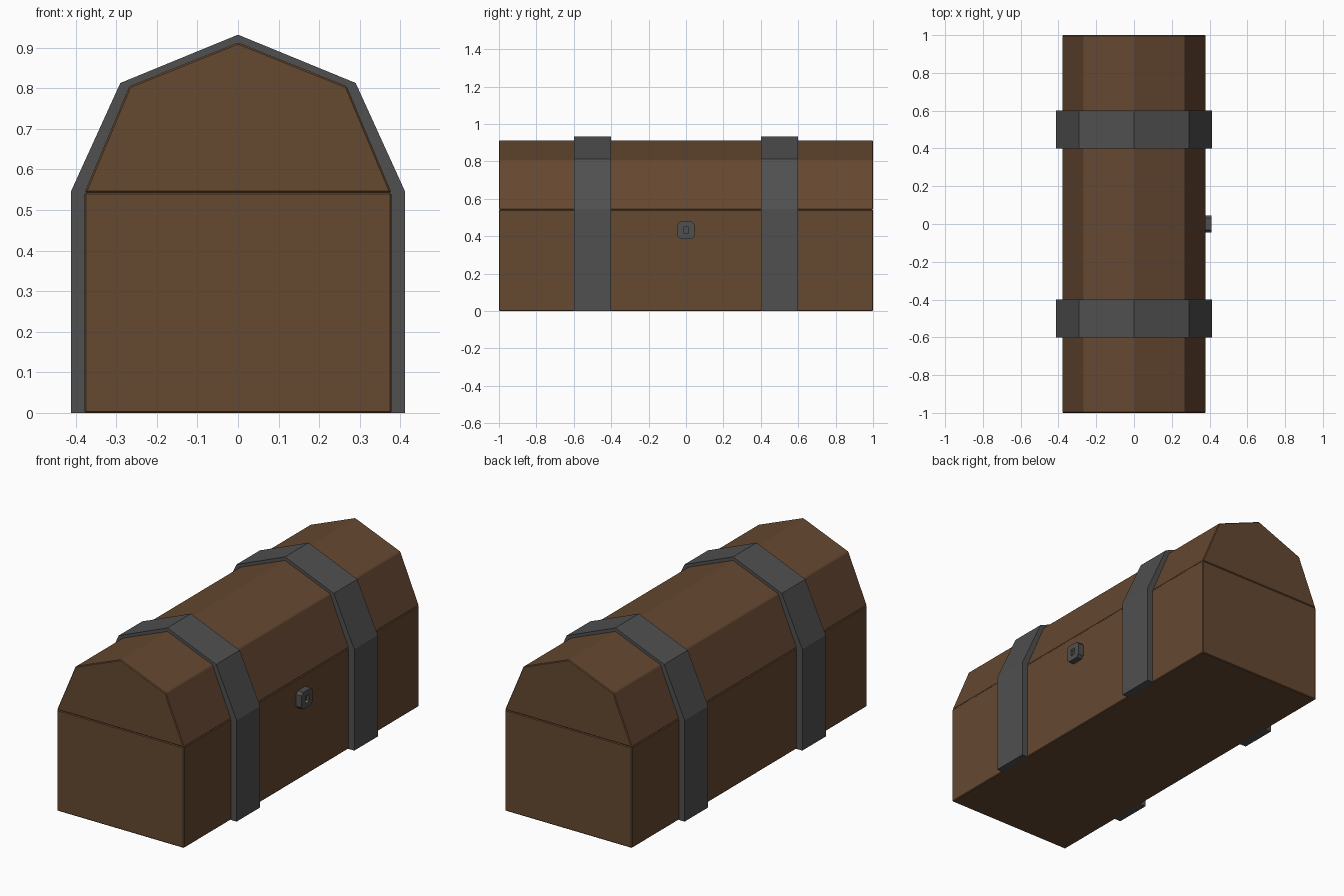
import bpy, bmesh

if "Cube" in bpy.data.objects:
    bpy.data.objects.remove(bpy.data.objects["Cube"])


def material(name, rgb):
    m = bpy.data.materials.new(name)
    m.diffuse_color = (*rgb, 1)
    m.use_nodes = True
    m.node_tree.nodes["Principled BSDF"].inputs["Base Color"].default_value = m.diffuse_color
    return m


WOOD = material("wood", (0.13, 0.065, 0.03))
IRON = material("iron", (0.08, 0.08, 0.08))
BRASS = material("brass", (0.6, 0.5, 0.02))


def finish(name, bm, *mats):
    bmesh.ops.recalc_face_normals(bm, faces=bm.faces)
    mesh = bpy.data.meshes.new(name)
    bm.to_mesh(mesh)
    bm.free()
    for m in mats:
        mesh.materials.append(m)
    ob = bpy.data.objects.new(name, mesh)
    bpy.context.collection.objects.link(ob)
    return ob


def prism(name, half, y0, y1, mat, inner=None, bevel=0):
    """Extrude a mirrored (x, z) half profile, given bottom to apex, along y."""
    def full(h):
        return h + [(-x, z) for x, z in reversed(h) if x > 0]
    bm = bmesh.new()
    if inner:
        # open arch: one quad per segment between outer and inner profiles
        a, b = ([bm.verts.new((x, y0, z)) for x, z in full(h)] for h in (half, inner))
        faces = [bm.faces.new((a[i], a[i + 1], b[i + 1], b[i])) for i in range(len(a) - 1)]
    else:
        faces = [bm.faces.new([bm.verts.new((x, y0, z)) for x, z in full(half)])]
    ext = bmesh.ops.extrude_face_region(bm, geom=faces, use_keep_orig=True)
    verts = [v for v in ext["geom"] if isinstance(v, bmesh.types.BMVert)]
    bmesh.ops.translate(bm, verts=verts, vec=(0, y1 - y0, 0))
    ob = finish(name, bm, mat)
    if bevel:
        mod = ob.modifiers.new("edge_chamfer", "BEVEL")
        mod.width = bevel
        mod.segments = 1
        mod.limit_method = 'ANGLE'
    return ob


# Wooden box and faceted lid, with a fine chamfer forming the seam
prism("chest_body", [(0.378, 0), (0.378, 0.543)], -1, 1, WOOD, bevel=0.004)
prism("chest_lid", [(0.378, 0.543), (0.268, 0.805), (0, 0.913)], -1, 1, WOOD, bevel=0.004)

# Iron straps arching over the chest
outer = [(0.412, 0), (0.412, 0.545), (0.29, 0.813), (0, 0.932)]
inner = [(0.37, 0), (0.37, 0.54), (0.262, 0.798), (0, 0.905)]
for side, y in (("front", -0.5), ("back", 0.5)):
    prism(side + "_strap", outer, y - 0.1, y + 0.1, IRON, inner=inner)

# Lock plate with clipped corners and a recessed brass-walled keyhole
s, c, z = 0.046, 0.014, 0.432
bm = bmesh.new()
ring = [(s, c - s), (s, s - c), (s - c, s), (c - s, s),
        (-s, s - c), (-s, c - s), (c - s, -s), (s - c, -s)]
base = bm.faces.new([bm.verts.new((0.37, y, z + h)) for y, h in ring])
ext = bmesh.ops.extrude_face_region(bm, geom=[base], use_keep_orig=True)["geom"]
bmesh.ops.translate(bm, verts=[g for g in ext if isinstance(g, bmesh.types.BMVert)],
                    vec=(0.041, 0, 0))
front = next(g for g in ext if isinstance(g, bmesh.types.BMFace))
bmesh.ops.inset_region(bm, faces=[front], thickness=0.03)
for v in front.verts:
    v.co.y *= 0.8
walls = bmesh.ops.extrude_discrete_faces(bm, faces=[front])["faces"]
floor = walls[0]
rim = [e for e in bm.edges if e.is_boundary]
bmesh.ops.translate(bm, verts=list(floor.verts), vec=(-0.015, 0, 0))
for f in bm.faces:
    f.normal_update()
    if f is not floor and len(f.verts) == 4 and max(
            abs(v.co.y) + abs(v.co.z - z) for v in f.verts) < 0.035 and abs(f.normal.x) < 0.1:
        f.material_index = 1
finish("lock_plate", bm, IRON, BRASS)
